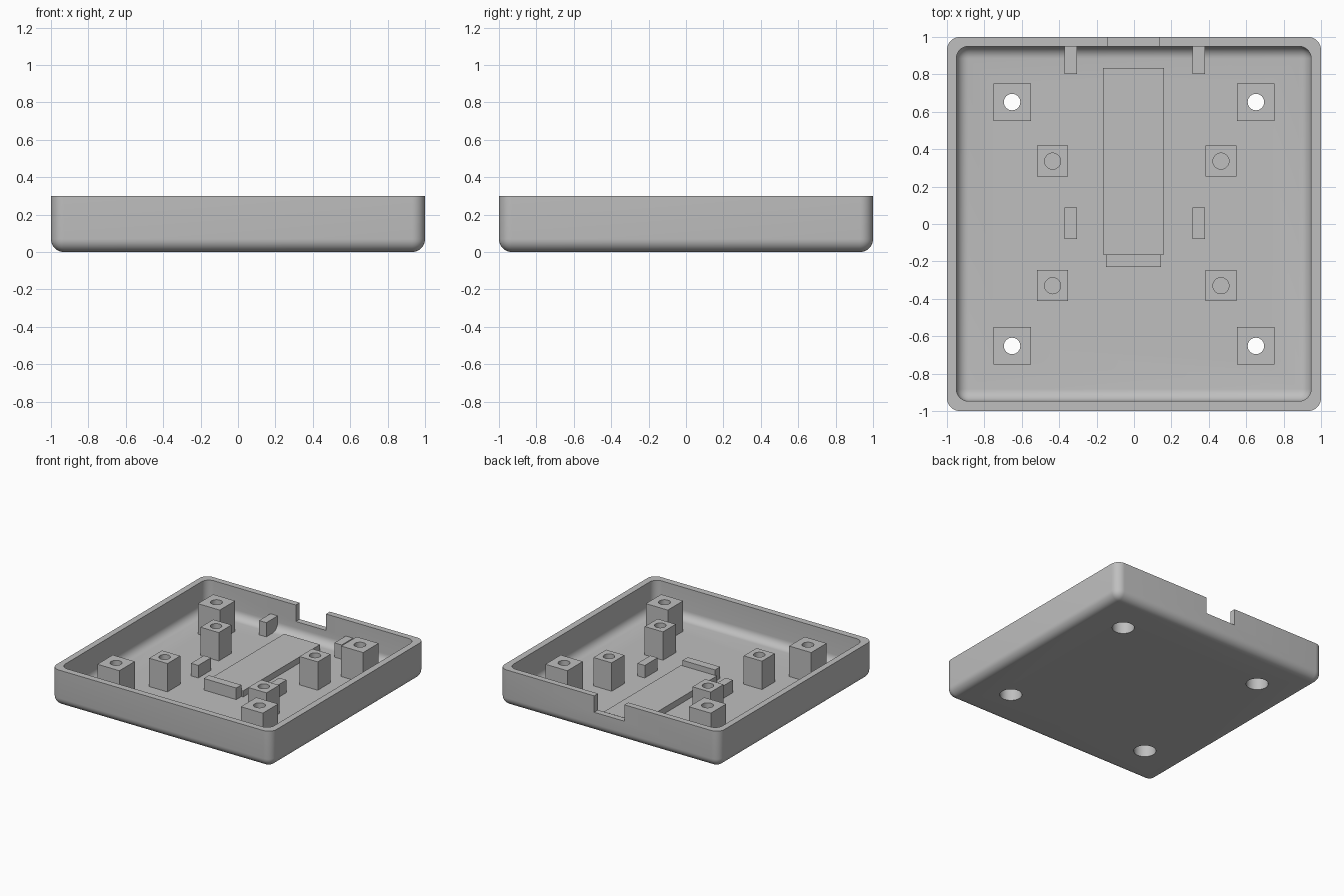
import bpy
import bmesh
import math
from mathutils import Matrix, Vector

default = bpy.data.objects.get("Cube")
if default:
    bpy.data.objects.remove(default, do_unlink=True)

# Single plain colour
COLOUR = (0.52, 0.52, 0.52, 1)
grey = bpy.data.materials.new("plain_grey")
grey.use_nodes = True
grey.diffuse_color = COLOUR
grey.node_tree.nodes["Principled BSDF"].inputs["Base Color"].default_value = COLOUR

HEIGHT = 0.3
FLOOR = 0.05
SINK = 0.01      # how far parts are set into the floor


def finish(name, bm):
    mesh = bpy.data.meshes.new(name)
    bm.to_mesh(mesh)
    bm.free()
    mesh.materials.append(grey)
    obj = bpy.data.objects.new(name, mesh)
    bpy.context.collection.objects.link(obj)
    return obj


def box(name, x, y, z, radius=0):
    """Box from ranges; a radius rounds every edge except the top rim."""
    bm = bmesh.new()
    size = Vector((x[1] - x[0], y[1] - y[0], z[1] - z[0]))
    centre = Vector((sum(x), sum(y), sum(z))) / 2
    bmesh.ops.create_cube(bm, size=1, matrix=Matrix.Translation(centre) @ Matrix.Diagonal(size.to_4d()))
    if radius:
        edges = [e for e in bm.edges if min(v.co.z for v in e.verts) < z[1] - 0.001]
        bmesh.ops.bevel(bm, geom=edges, offset=radius, offset_type='OFFSET',
                        segments=8, profile=0.5, affect='EDGES')
    return finish(name, bm)


def cylinder(name, x, y, z, radius):
    bm = bmesh.new()
    bmesh.ops.create_cone(bm, cap_ends=True, segments=40, radius1=radius, radius2=radius,
                          depth=z[1] - z[0],
                          matrix=Matrix.Translation((x, y, sum(z) / 2)))
    return finish(name, bm)


def cut(obj, cutters):
    """Subtract each cutter, then discard it."""
    for cutter in cutters:
        cutter.hide_render = True
        mod = obj.modifiers.new("cut", 'BOOLEAN')
        mod.operation = 'DIFFERENCE'
        mod.solver = 'EXACT'
        mod.object = cutter
        bpy.ops.object.select_all(action='DESELECT')
        bpy.context.view_layer.objects.active = obj
        obj.select_set(True)
        bpy.ops.object.modifier_apply(modifier=mod.name)
        bpy.data.objects.remove(cutter, do_unlink=True)


def smooth(obj):
    bpy.ops.object.select_all(action='DESELECT')
    bpy.context.view_layer.objects.active = obj
    obj.select_set(True)
    bpy.ops.object.shade_smooth_by_angle(angle=math.radians(35))


def post(name, x, y, half, top):
    return box(name, (x - half, x + half), (y - half, y + half), (FLOOR - SINK, top))


CORNERS = [(sx, sy) for sx in (-1, 1) for sy in (-1, 1)]


def side_name(sx, sy):
    return ("left" if sx > 0 else "right") + "_" + ("back" if sy > 0 else "front")


def counterbore(x, y):
    return cylinder("counterbore_cutter", x, y, (-0.1, 0.2), 0.083)


# Tray shell with cavity, cable notch and screw recesses
CORNER = 0.652
tray = box("tray_shell", (-1, 1), (-1, 1), (0, HEIGHT), 0.07)
cutters = [box("cavity_cutter", (-0.95, 0.947), (-0.947, 0.95), (FLOOR, HEIGHT + 0.2), 0.065),
           box("notch_cutter", (-0.14, 0.135), (0.9, 1.1), (0.165, HEIGHT + 0.2))]
cutters += [counterbore(sx * CORNER, sy * CORNER) for sx, sy in CORNERS]
cut(tray, cutters)
smooth(tray)

# Corner screw posts with stepped through holes
for sx, sy in CORNERS:
    x, y = sx * CORNER, sy * CORNER
    p = post("corner_post_" + side_name(sx, sy), x, y, 0.1, HEIGHT)
    cut(p, [counterbore(x, y), cylinder("hole_cutter", x, y, (0.1, 0.5), 0.044)])
    smooth(p)

# Inner mounting posts with blind holes
for sx, sy in CORNERS:
    x, y = 0.015 + sx * 0.45, 0.003 + sy * 0.333
    p = post("inner_post_" + side_name(sx, sy), x, y, 0.083, 0.283)
    cut(p, [cylinder("hole_cutter", x, y, (FLOOR, 0.5), 0.043)])
    smooth(p)

# Raised centre pad and its end stop
box("centre_pad", (-0.166, 0.161), (-0.163, 0.835), (FLOOR - SINK, 0.1))
box("end_stop", (-0.15, 0.145), (-0.23, -0.163), (FLOOR - SINK, 0.145))

# Support ribs, the back pair joined to the wall
for side, x in (("right", -0.338), ("left", 0.347)):
    span = (x - 0.033, x + 0.033)
    box("middle_rib_" + side, span, (-0.08, 0.087), (FLOOR - SINK, 0.153))
    box("back_rib_" + side, span, (0.803, 0.96), (FLOOR - SINK, 0.167))
